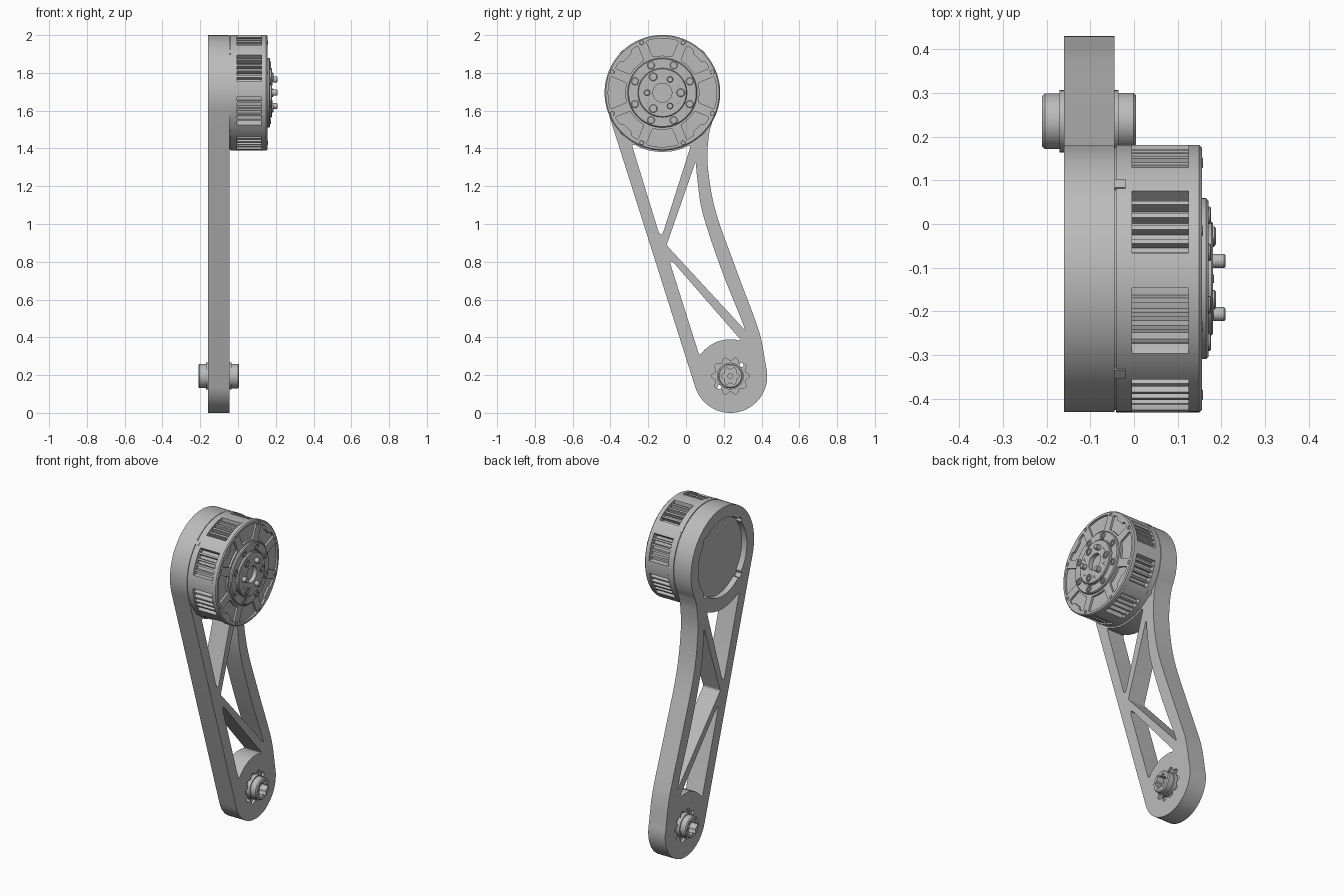
import bpy, bmesh
from math import cos, sin, pi, radians, tan
from mathutils import Vector

if "Cube" in bpy.data.objects:
    bpy.data.objects.remove(bpy.data.objects["Cube"], do_unlink=True)

grey = bpy.data.materials.new("machined_grey")
grey.use_nodes = True
grey.diffuse_color = (0.5, 0.5, 0.5, 1)
grey.node_tree.nodes["Principled BSDF"].inputs["Base Color"].default_value = (0.5, 0.5, 0.5, 1)

TOP, TOP_R = Vector((-0.125, 1.695)), 0.305      # motor axis (y, z)
BOT, BOT_R = Vector((0.235, 0.195)), 0.195       # shaft axis (y, z)


def polar(c, r, deg):
    return Vector((c[0] + r * cos(radians(deg)), c[1] + r * sin(radians(deg))))


def arc(c, r, a, b, n):
    return [polar(c, r, a + (b - a) * i / n) for i in range(n + 1)]


def circle(c, r, n=32):
    return [polar(c, r, 360 * i / n) for i in range(n)]


def fillet(pts, r, steps=5):
    """Round every corner of a closed polygon."""
    out, n = [], len(pts)
    for i, p in enumerate(pts):
        p = Vector(p)
        a, b = Vector(pts[i - 1]) - p, Vector(pts[(i + 1) % n]) - p
        half = a.angle(b) / 2
        if half > 1.45:
            out.append(p)
            continue
        t = min(r / tan(half), 0.45 * a.length, 0.45 * b.length)
        s, e = p + a.normalized() * t, p + b.normalized() * t
        for k in range(steps + 1):
            u = k / steps
            out.append(s * (1 - u) ** 2 + p * 2 * u * (1 - u) + e * u * u)
    return out


def spline(pts, steps=8):
    """Smooth path through the points."""
    p = [Vector(v) for v in pts]
    p = [2 * p[0] - p[1]] + p + [2 * p[-1] - p[-2]]
    out = []
    for a, b, c, d in zip(p, p[1:], p[2:], p[3:]):
        for k in range(steps):
            t = k / steps
            out.append(0.5 * (2 * b + (c - a) * t + (2 * a - 5 * b + 4 * c - d) * t * t
                              + (3 * b - a - 3 * c + d) * t ** 3))
    return out + [p[-2]]


def finish(name, bm):
    bmesh.ops.remove_doubles(bm, verts=bm.verts, dist=1e-5)
    bmesh.ops.recalc_face_normals(bm, faces=bm.faces)
    me = bpy.data.meshes.new(name)
    bm.to_mesh(me)
    bm.free()
    me.materials.append(grey)
    ob = bpy.data.objects.new(name, me)
    bpy.context.collection.objects.link(ob)
    return ob


def prism(name, pts, x0, x1):
    """Extrude a (y, z) outline along x."""
    bm = bmesh.new()
    lo = [bm.verts.new((x0, p[0], p[1])) for p in pts]
    hi = [bm.verts.new((x1, p[0], p[1])) for p in pts]
    bm.faces.new(lo)
    bm.faces.new(hi)
    for i in range(len(pts)):
        bm.faces.new((lo[i - 1], lo[i], hi[i], hi[i - 1]))
    return finish(name, bm)


def lathe(name, c, profile, n=72):
    """Spin an (x, radius) profile; it closes as a tube if it starts off the axis."""
    bm = bmesh.new()
    rings = [[bm.verts.new((x, *p)) for p in circle(c, r, n)] for x, r in profile]
    pairs = list(zip(rings, rings[1:]))
    if profile[0][1] > 0:
        pairs.append((rings[-1], rings[0]))
    for a, b in pairs:
        for i in range(n):
            bm.faces.new((a[i - 1], a[i], b[i], b[i - 1]))
    return finish(name, bm)


def cut(ob, cutters):
    for c in cutters:
        m = ob.modifiers.new("cut", 'BOOLEAN')
        m.object, m.operation, m.solver = c, 'DIFFERENCE', 'EXACT'
        bpy.context.view_layer.objects.active = ob
        bpy.ops.object.modifier_apply(modifier=m.name)
        bpy.data.objects.remove(c, do_unlink=True)


def screw(name, c, r, x0, x1):
    """Cap screw with a hollow head."""
    h = x1 - x0
    return lathe(name, c, [(x0, 0), (x0, r), (x1 - 0.2 * h, r), (x1, r * 0.85),
                           (x1, r * 0.55), (x0 + 0.3 * h, r * 0.55), (x0 + 0.3 * h, 0)], 20)


# Arm plate outline
side = spline([polar(BOT, BOT_R, 375), (0.40, 0.38), (0.367, 0.49), (0.257, 0.783), (0.155, 1.075),
               (0.115, 1.31), (0.12, 1.46), polar(TOP, TOP_R, -30)])
outline = arc(TOP, TOP_R, -30, 197.6, 64) + arc(BOT, BOT_R, 197.6, 375, 48) + side[1:-1]
arm = prism("arm_plate", outline, -0.16, -0.045)

# Truss openings, motor bore, shaft pockets
upper = fillet([(-0.133, 0.918)] + arc(TOP, 0.314, -61, -121.5, 6)[::1], 0.017)
right_edge = spline([(0.312, 0.438), (0.294, 0.492), (0.188, 0.757), (0.09, 1.05), (0.062, 1.22), (0.051, 1.33)], 4)
middle = fillet([(-0.103, 0.888)] + right_edge, 0.017)
lower = fillet([(-0.096, 0.83)] + arc(BOT, 0.195, 147, 72, 6), 0.014)
bore = [polar(TOP, 0.25 if abs(d % 90 - 45) < 5 else 0.235, d) for d in range(0, 360, 2)]
lobes = [polar(BOT, 0.09 + 0.01 * cos(radians(10 * d)), d) for d in range(0, 360, 3)]
cutters = [prism("cutter", o, -0.3, 0.1) for o in (upper, middle, lower, bore)]
cutters += [prism("cutter", lobes, -0.3, -0.145), prism("cutter", lobes, -0.06, 0.1)]
cutters += [prism("cutter", circle(polar(BOT, 0.083, a), 0.011, 16), -0.3, 0.1) for a in (45, 225)]
cut(arm, cutters)

# Shaft bushing with lobed sockets
bushing = lathe("shaft_bushing", BOT, [
    (-0.21, 0.013), (-0.21, 0.058), (-0.204, 0.064), (-0.17, 0.064), (-0.17, 0.071), (-0.035, 0.071),
    (-0.035, 0.065), (-0.001, 0.065), (0.005, 0.059), (0.005, 0.013)], 48)
socket = [polar(BOT, 0.041 + 0.007 * cos(radians(6 * d)), d) for d in range(0, 360, 4)]
cut(bushing, [prism("cutter", socket, -0.3, -0.165), prism("cutter", socket, -0.04, 0.1)])

# Motor housing
lathe("motor_back_cover", TOP, [(-0.125, 0), (-0.125, 0.255), (-0.05, 0.255), (-0.05, 0)])
lathe("motor_rear_ring", TOP, [(-0.046, 0), (-0.046, 0.3), (-0.041, 0.3), (-0.041, 0.306),
                               (-0.005, 0.306), (-0.005, 0)], 96)


def fin_radius(deg):
    """Eight windows, each with five deep slots between lower fins."""
    a = (deg - 19 + 22.5) % 45 - 22.5
    if abs(a) > 14.5:
        return 0.306
    return 0.272 if (a + 14.5) % 6.3 < 3.8 else 0.299


prism("motor_finned_body", [polar(TOP, fin_radius(i / 2), i / 2) for i in range(720)], -0.005, 0.125)
cover = lathe("motor_front_cover", TOP, [(0.125, 0), (0.125, 0.306), (0.149, 0.306), (0.155, 0.3),
                                         (0.155, 0)], 96)

# Petal recesses in the front cover, every other one with a notched outer edge
petals = []
for k in range(8):
    a = 45 * k
    rim = arc(TOP, 0.287, a - 17.5, a + 17.5, 8)
    if k % 2:
        rim = (arc(TOP, 0.28, a - 17.5, a - 9, 2) + arc(TOP, 0.262, a - 6, a + 6, 2)
               + arc(TOP, 0.28, a + 9, a + 17.5, 2))
    petals.append(prism("cutter", fillet(rim + arc(TOP, 0.196, a + 15, a - 15, 6), 0.014), 0.143, 0.3))
cut(cover, petals)

# Stepped output hub
lathe("output_hub", TOP, [(0.14, 0), (0.14, 0.184), (0.165, 0.184), (0.17, 0.179), (0.17, 0.136),
                          (0.165, 0.136), (0.165, 0.13), (0.177, 0.13), (0.181, 0.126), (0.181, 0.05),
                          (0.15, 0.05), (0.15, 0)])

# Screws, pins and small tabs
for k in range(8):
    a = 22.5 + 45 * k
    screw("hub_screw", polar(TOP, 0.157, a), 0.02, 0.165, 0.176)
    screw("cover_screw", polar(TOP, 0.287, a), 0.012, 0.15, 0.158)
for k in range(3):
    screw("output_screw", polar(TOP, 0.097, 120 * k), 0.022, 0.175, 0.187)
    lathe("drive_pin", polar(TOP, 0.081, 60 + 120 * k),
          [(0.17, 0), (0.17, 0.016), (0.206, 0.016), (0.209, 0.013), (0.209, 0)], 20)
for k in range(6):
    screw("dowel", polar(TOP, 0.095, 30 + 60 * k), 0.01, 0.178, 0.183)
for k in range(4):
    a = 45 + 90 * k
    prism("housing_tab", arc(TOP, 0.309, a - 2.5, a + 2.5, 2) + arc(TOP, 0.29, a + 2.5, a - 2.5, 2),
          -0.045, -0.02)

# Smooth curved walls, keep machined edges crisp
bpy.ops.object.select_all(action='DESELECT')
for ob in bpy.context.scene.objects:
    if ob.type == 'MESH':
        ob.select_set(True)
        bpy.context.view_layer.objects.active = ob
bpy.ops.object.shade_smooth_by_angle(angle=radians(30))
